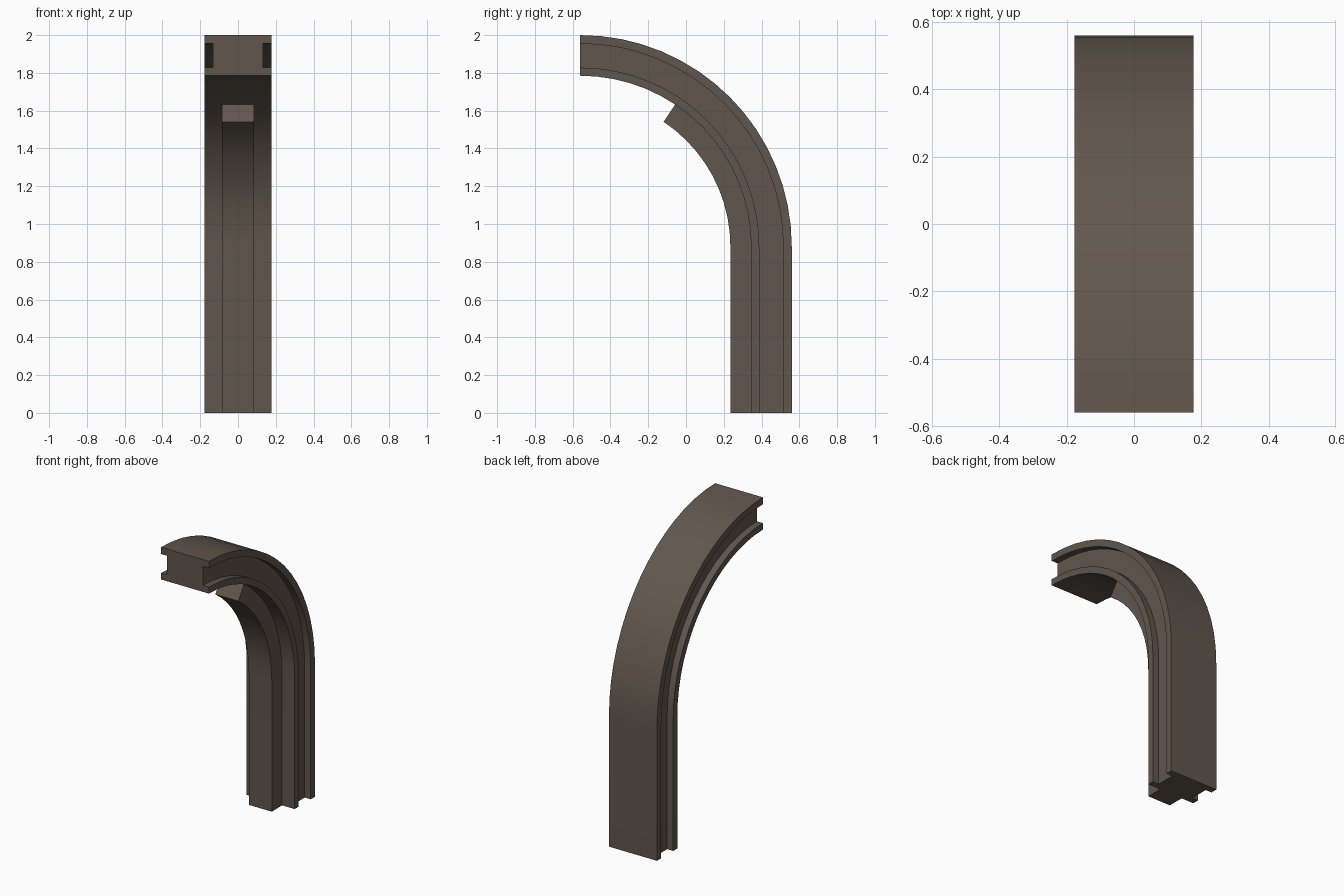
import bpy, bmesh, math

if "Cube" in bpy.data.objects:
    bpy.data.objects.remove(bpy.data.objects["Cube"])

CY, CZ = -0.56, 0.88      # centre of the bend
SEGMENTS = 16             # segments in the full quarter turn

mat = bpy.data.materials.new("dark brown")
mat.diffuse_color = (0.12, 0.095, 0.075, 1)
mat.use_nodes = True
mat.node_tree.nodes["Principled BSDF"].inputs["Base Color"].default_value = mat.diffuse_color


def sweep(name, profile, steps):
    """Sweep an (x, radius) outline up the post and round the bend."""
    bm = bmesh.new()
    rings = [[bm.verts.new((x, CY + r, 0)) for x, r in profile]]
    for i in range(steps + 1):
        a = math.radians(90) * i / SEGMENTS
        rings.append([bm.verts.new((x, CY + r * math.cos(a), CZ + r * math.sin(a)))
                      for x, r in profile])
    n = len(profile)
    for lo, hi in zip(rings, rings[1:]):
        for j in range(n):
            k = (j + 1) % n
            bm.faces.new((lo[j], lo[k], hi[k], hi[j]))
    bm.faces.new(rings[0])
    bm.faces.new(rings[-1])
    bmesh.ops.recalc_face_normals(bm, faces=bm.faces[:])
    mesh = bpy.data.meshes.new(name)
    bm.to_mesh(mesh)
    bm.free()
    mesh.materials.append(mat)
    obj = bpy.data.objects.new(name, mesh)
    bpy.context.collection.objects.link(obj)
    bpy.ops.object.select_all(action='DESELECT')
    obj.select_set(True)
    bpy.context.view_layer.objects.active = obj
    bpy.ops.object.shade_smooth_by_angle(angle=math.radians(35))
    return obj


# I-shaped main beam: half outline mirrored in x
half = [(0.177, 0.905), (0.177, 0.948), (0.132, 0.948),
        (0.132, 1.075), (0.177, 1.075), (0.177, 1.12)]
sweep("curved_beam", half + [(-x, r) for x, r in reversed(half)], SEGMENTS)

# Narrow rib on the inside, stopping part way round the bend
sweep("inner_rib", [(0.085, 0.795), (0.085, 0.907), (-0.085, 0.907), (-0.085, 0.795)], 10)
